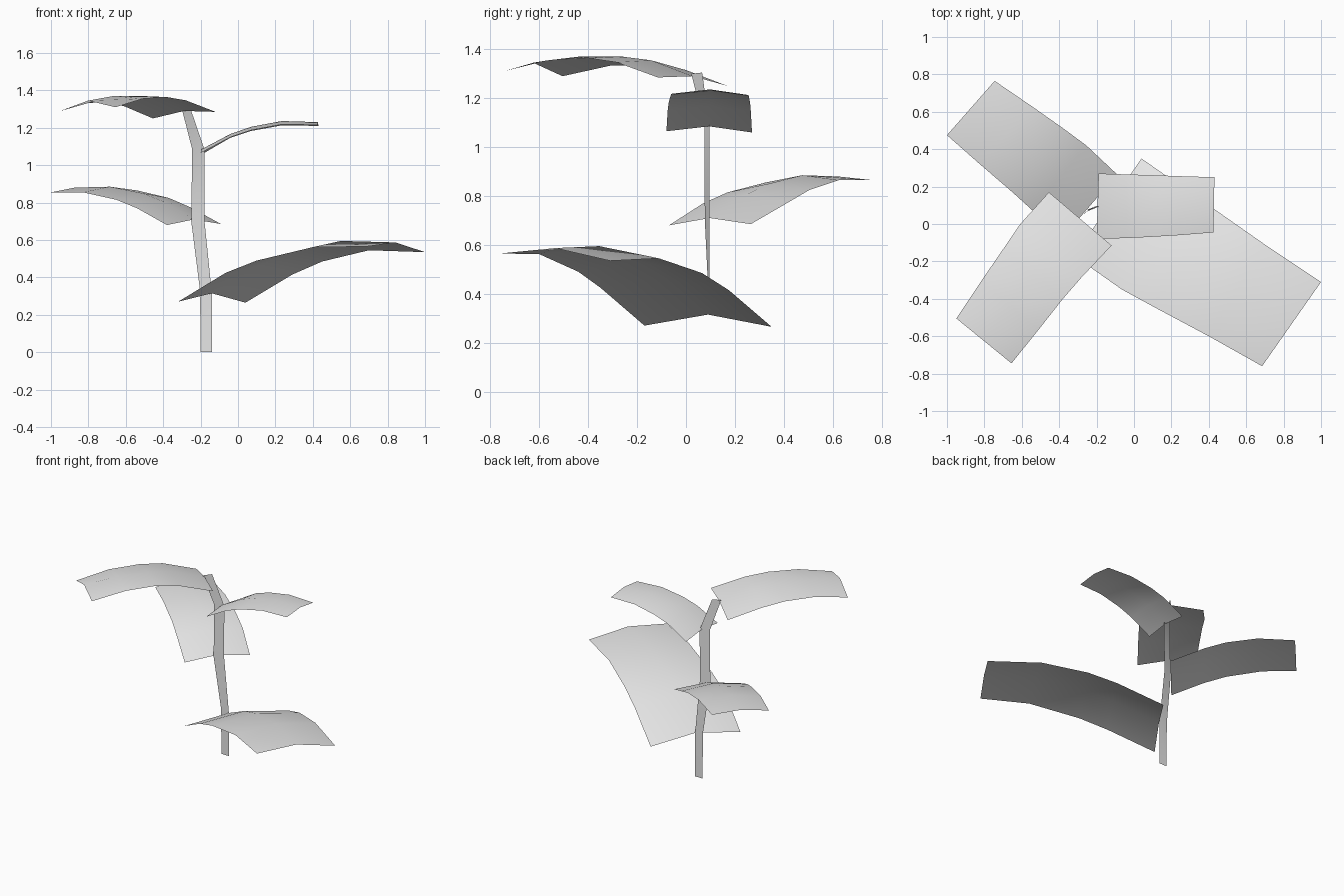
import bpy
import bmesh
from mathutils import Vector

cube = bpy.data.objects.get("Cube")
if cube:
    bpy.data.objects.remove(cube, do_unlink=True)

# One plain grey for the whole plant
grey = bpy.data.materials.new("plain_grey")
grey.use_nodes = True
grey.diffuse_color = (0.8, 0.8, 0.8, 1)
grey.node_tree.nodes["Principled BSDF"].inputs["Base Color"].default_value = (0.8, 0.8, 0.8, 1)


def sheet(name, rails, up):
    """Bridge neighbouring rails with quads, with normals towards `up`."""
    bm = bmesh.new()
    cols = [[bm.verts.new(p) for p in rail] for rail in rails]
    for a, b in zip(cols, cols[1:]):
        for i in range(len(a) - 1):
            face = bm.faces.new((a[i], b[i], b[i + 1], a[i + 1]))
            face.smooth = True
            face.normal_update()
            if face.normal.dot(Vector(up)) < 0:
                face.normal_flip()
    mesh = bpy.data.meshes.new(name)
    bm.to_mesh(mesh)
    bm.free()
    mesh.materials.append(grey)
    obj = bpy.data.objects.new(name, mesh)
    bpy.context.collection.objects.link(obj)
    return obj


def leaf(name, edge_a, edge_b, rib_heights):
    """Curved leaf: two outer edges and a raised midrib halfway between."""
    rib = [((a[0] + b[0]) / 2, (a[1] + b[1]) / 2, z)
           for a, b, z in zip(edge_a, edge_b, rib_heights)]
    return sheet(name, [edge_a, rib, edge_b], (0, 0, 1))


# Flat stem ribbon that twists slightly towards the tip
sheet("stem", [
    [(-0.20, 0.095, 0), (-0.203, 0.095, 0.33), (-0.25, 0.077, 0.70),
     (-0.245, 0.075, 1.085), (-0.30, 0.022, 1.30)],
    [(-0.14, 0.095, 0), (-0.14, 0.095, 0.315), (-0.18, 0.097, 0.71),
     (-0.178, 0.097, 1.08), (-0.255, 0.066, 1.305)],
], (0, -1, 0))

# Leaves from the lowest to the highest
leaf("large_lower_leaf",
     [(-0.32, -0.17, 0.27), (-0.065, -0.35, 0.425), (0.10, -0.44, 0.49),
      (0.40, -0.60, 0.562), (0.685, -0.76, 0.565)],
     [(0.04, 0.35, 0.265), (0.29, 0.175, 0.415), (0.45, 0.065, 0.485),
      (0.70, -0.11, 0.545), (1.00, -0.31, 0.535)],
     [0.315, 0.465, 0.53, 0.595, 0.587])

leaf("back_leaf",
     [(-0.38, -0.07, 0.68), (-0.54, 0.07, 0.77), (-0.65, 0.17, 0.815),
      (-0.83, 0.325, 0.855), (-1.00, 0.475, 0.855)],
     [(-0.09, 0.265, 0.685), (-0.255, 0.42, 0.775), (-0.37, 0.505, 0.825),
      (-0.54, 0.625, 0.865), (-0.745, 0.765, 0.865)],
     [0.71, 0.805, 0.85, 0.885, 0.88])

leaf("small_side_leaf",
     [(-0.20, -0.08, 1.065), (-0.04, -0.075, 1.15), (0.07, -0.07, 1.187),
      (0.235, -0.06, 1.218), (0.425, -0.045, 1.215)],
     [(-0.19, 0.27, 1.06), (-0.04, 0.265, 1.147), (0.07, 0.262, 1.183),
      (0.235, 0.256, 1.213), (0.43, 0.25, 1.21)],
     [1.085, 1.167, 1.205, 1.236, 1.23])

leaf("top_leaf",
     [(-0.12, -0.115, 1.285), (-0.28, -0.285, 1.347), (-0.38, -0.40, 1.364),
      (-0.51, -0.565, 1.355), (-0.655, -0.745, 1.31)],
     [(-0.455, 0.17, 1.25), (-0.608, 0.0, 1.315), (-0.70, -0.135, 1.335),
      (-0.82, -0.31, 1.333), (-0.95, -0.505, 1.29)],
     [1.29, 1.355, 1.371, 1.37, 1.345])
